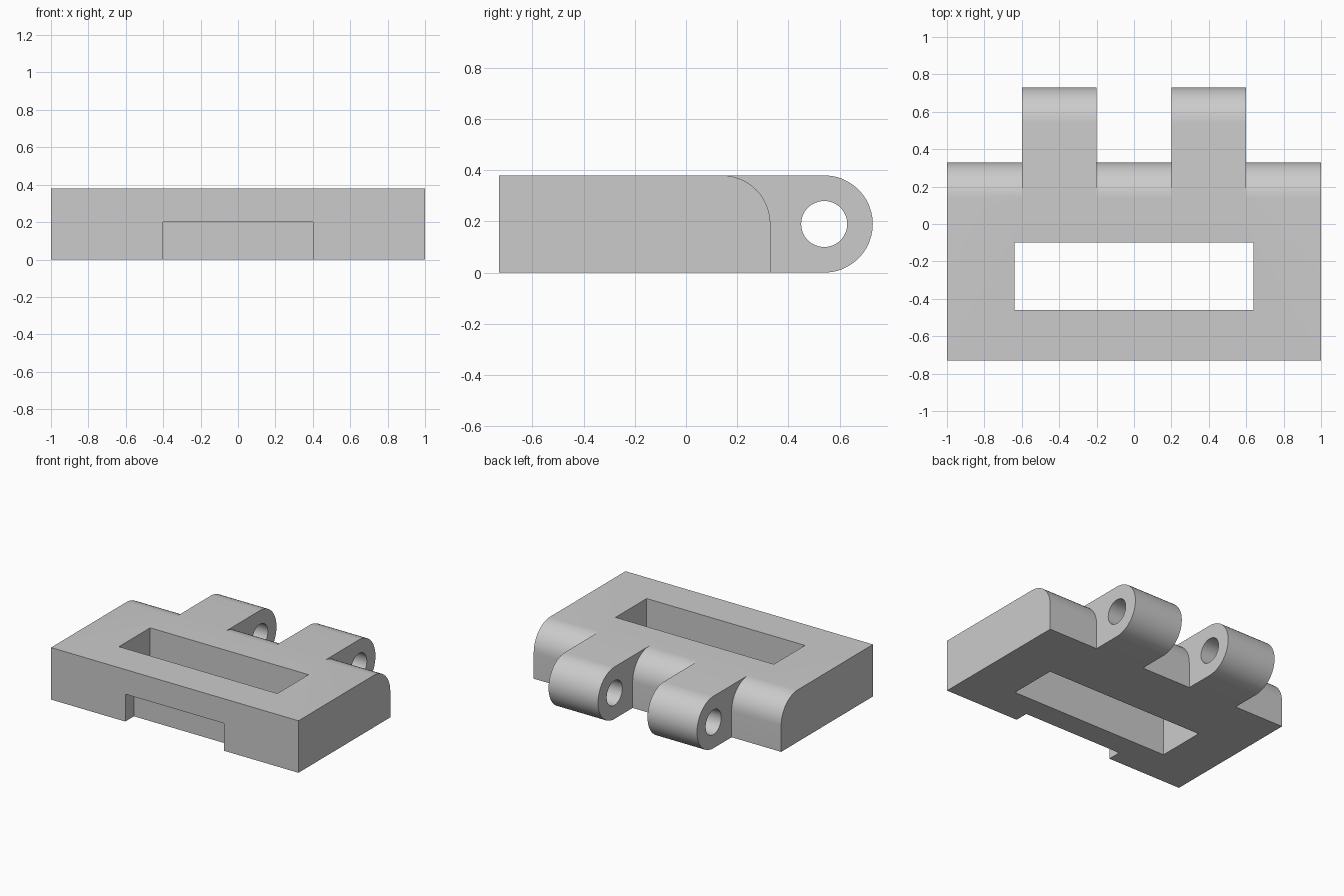
import bpy, bmesh
from math import sin, cos, pi, radians

if "Cube" in bpy.data.objects:
    bpy.data.objects.remove(bpy.data.objects["Cube"])

HEIGHT, FRONT, BACK = 0.38, -0.73, 0.33
RADIUS = HEIGHT / 2
PIN_Y = 0.73 - RADIUS

grey = bpy.data.materials.new("plain grey")
grey.use_nodes = True
grey.diffuse_color = (0.6, 0.6, 0.6, 1)
grey.node_tree.nodes["Principled BSDF"].inputs["Base Color"].default_value = (0.6, 0.6, 0.6, 1)


def arc(y, z, r, start, end, steps):
    """Points of an arc in the side profile."""
    angles = [radians(start + (end - start) * i / steps) for i in range(steps + 1)]
    return [(y + r * cos(a), z + r * sin(a)) for a in angles]


def extrude_profile(name, profile, x0, x1):
    """Solid made by sweeping a side profile (y, z) along x."""
    bm = bmesh.new()
    face = bm.faces.new([bm.verts.new((x0, y, z)) for y, z in profile])
    swept = bmesh.ops.extrude_face_region(bm, geom=[face])["geom"]
    moved = [v for v in swept if isinstance(v, bmesh.types.BMVert)]
    bmesh.ops.translate(bm, verts=moved, vec=(x1 - x0, 0, 0))
    bmesh.ops.recalc_face_normals(bm, faces=bm.faces)
    mesh = bpy.data.meshes.new(name)
    bm.to_mesh(mesh)
    bm.free()
    mesh.materials.append(grey)
    obj = bpy.data.objects.new(name, mesh)
    bpy.context.collection.objects.link(obj)
    return obj


def box(name, x0, x1, y0, y1, z0, z1):
    return extrude_profile(name, [(y0, z0), (y1, z0), (y1, z1), (y0, z1)], x0, x1)


def combine(target, tool, operation):
    """Apply a boolean and discard the tool."""
    tool.hide_render = True
    mod = target.modifiers.new(operation.title(), "BOOLEAN")
    mod.operation, mod.solver, mod.object = operation, "EXACT", tool
    bpy.ops.object.select_all(action="DESELECT")
    bpy.context.view_layer.objects.active = target
    target.select_set(True)
    bpy.ops.object.modifier_apply(modifier=mod.name)
    bpy.data.objects.remove(tool)


# Block with a rounded upper back edge
block_profile = [(FRONT, 0), (BACK, 0)] + arc(BACK - RADIUS, RADIUS, RADIUS, 0, 90, 12) + [(FRONT, HEIGHT)]
body = extrude_profile("hinge_block", block_profile, -1, 1)

# Two round-ended lugs joined to the back
lug_profile = [(0, 0)] + arc(PIN_Y, RADIUS, RADIUS, -90, 90, 24) + [(0, HEIGHT)]
for x in (-0.6, 0.2):
    combine(body, extrude_profile("hinge_lug", lug_profile, x, x + 0.4), "UNION")

# Pin hole, through slot and shallow front notch
pin = extrude_profile("pin_cutter", arc(PIN_Y, RADIUS, 0.09, 0, 360, 48)[:-1], -1.2, 1.2)
combine(body, pin, "DIFFERENCE")
combine(body, box("slot_cutter", -0.64, 0.64, -0.46, -0.1, -0.1, 0.5), "DIFFERENCE")
combine(body, box("notch_cutter", -0.4, 0.4, -0.9, FRONT + 0.1, -0.1, 0.2), "DIFFERENCE")

bpy.ops.object.shade_smooth_by_angle(angle=radians(30))
